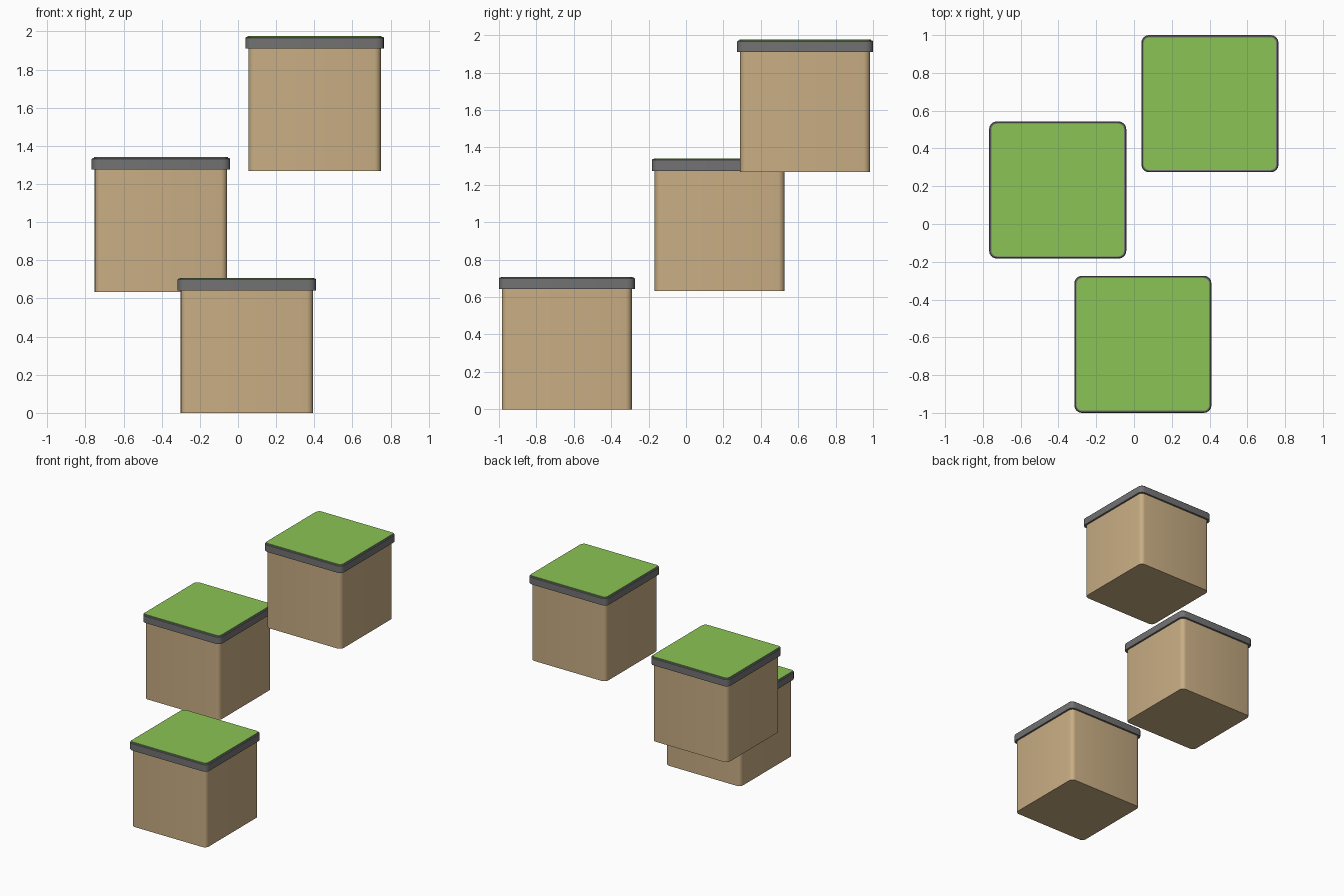
import bpy, bmesh, math

if "Cube" in bpy.data.objects:
    bpy.data.objects.remove(bpy.data.objects["Cube"])


def material(name, color):
    m = bpy.data.materials.new(name)
    m.diffuse_color = color
    m.use_nodes = True
    m.node_tree.nodes["Principled BSDF"].inputs["Base Color"].default_value = m.diffuse_color
    return m


TAN = material("tan", (0.58, 0.42, 0.23, 1))
DARK = material("dark_grey", (0.17, 0.17, 0.17, 1))
GREEN = material("green", (0.26, 0.55, 0.09, 1))


def rounded_slab(name, width, z0, z1, radius, mat, center, rim=0.0, segments=4):
    """Square slab with rounded vertical corners and an optional small top chamfer."""
    bm = bmesh.new()
    bmesh.ops.create_cube(bm, size=1)
    for v in bm.verts:
        v.co.x *= width
        v.co.y *= width
        v.co.z = z1 if v.co.z > 0 else z0
    upright = [e for e in bm.edges
               if abs(e.verts[0].co.z - e.verts[1].co.z) > 1e-6]
    bmesh.ops.bevel(bm, geom=upright, offset=radius, segments=segments,
                    profile=0.5, affect='EDGES')
    if rim:
        top = [e for e in bm.edges if all(abs(v.co.z - z1) < 1e-6 for v in e.verts)]
        bmesh.ops.bevel(bm, geom=top, offset=rim, segments=1, affect='EDGES')
    mesh = bpy.data.meshes.new(name)
    bm.to_mesh(mesh)
    bm.free()
    mesh.materials.append(mat)
    ob = bpy.data.objects.new(name, mesh)
    ob.location = center
    bpy.context.collection.objects.link(ob)
    bpy.ops.object.select_all(action='DESELECT')
    ob.select_set(True)
    bpy.context.view_layer.objects.active = ob
    bpy.ops.object.shade_smooth_by_angle(angle=math.radians(30))


# three floating blocks, rising from front to back
blocks = {
    "lower": (0.047, -0.637, 0.0),
    "middle": (-0.404, 0.18, 0.633),
    "upper": (0.402, 0.637, 1.268),
}

for level, pos in blocks.items():
    rounded_slab(level + "_block_body", 0.695, 0.0, 0.642, 0.035, TAN, pos)
    rounded_slab(level + "_block_rim", 0.726, 0.642, 0.704, 0.04, DARK, pos, rim=0.005)
    rounded_slab(level + "_block_top", 0.702, 0.69, 0.708, 0.03, GREEN, pos)
